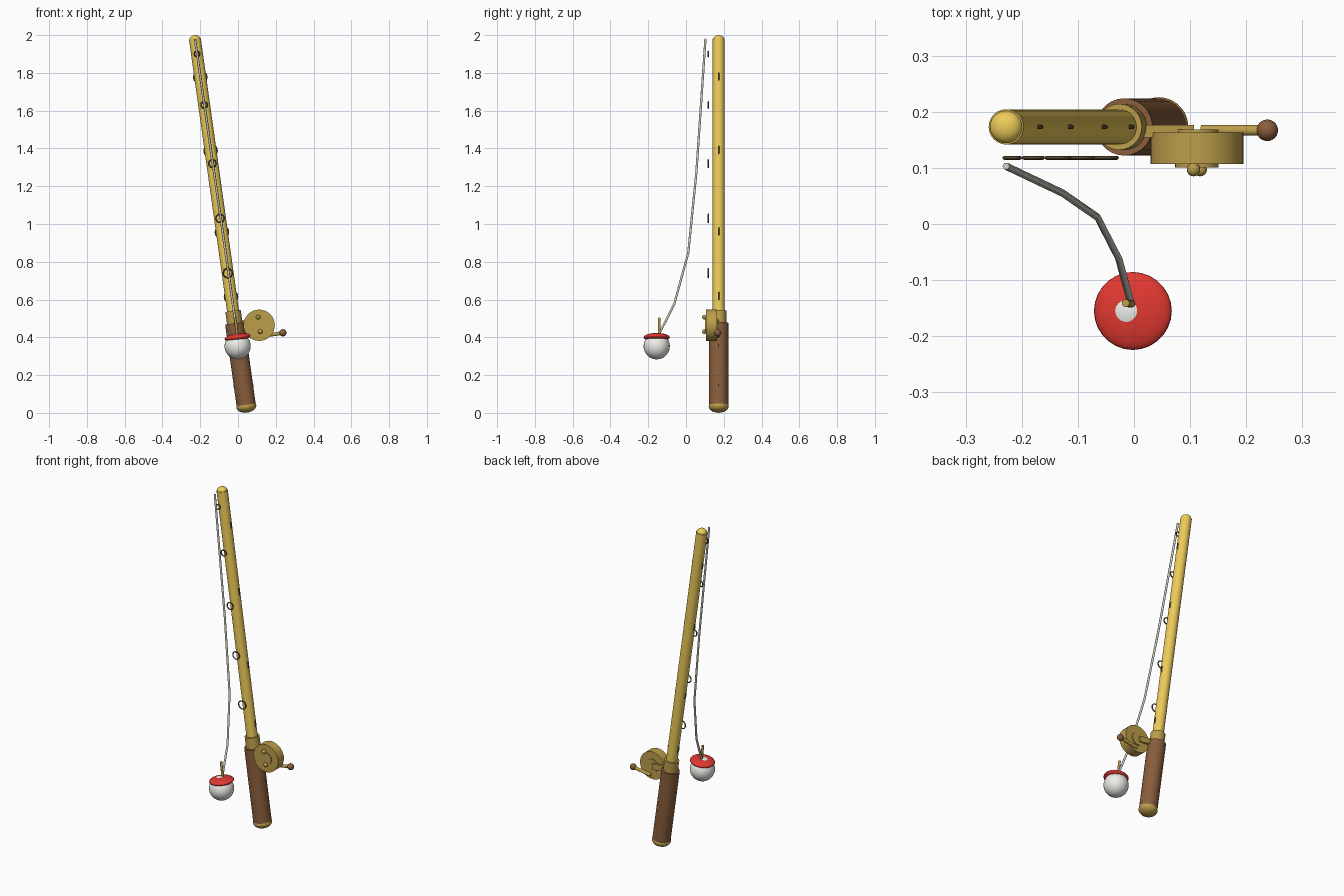
import bpy, math
from mathutils import Vector

if "Cube" in bpy.data.objects:
    bpy.data.objects.remove(bpy.data.objects["Cube"])

TILT = math.atan(0.14)


def mat(name, r, g, b):
    m = bpy.data.materials.new(name)
    m.diffuse_color = (r, g, b, 1)
    m.use_nodes = True
    m.node_tree.nodes["Principled BSDF"].inputs["Base Color"].default_value = m.diffuse_color
    return m


GOLD = mat("pole_gold", 0.85, 0.60, 0.10)
BRASS = mat("brass", 0.50, 0.34, 0.07)
BROWN = mat("wood", 0.25, 0.11, 0.045)
DARK = mat("dark_metal", 0.16, 0.11, 0.04)
RED = mat("red_paint", 0.75, 0.04, 0.03)
WHITE = mat("white_paint", 0.85, 0.85, 0.82)
CORD = mat("cord", 0.6, 0.6, 0.52)


def axis(z, y=0.173):
    """Point on the leaning centre line of the rod."""
    return Vector((0.049 - 0.14 * z, y, z))


def finish(name, m):
    o = bpy.context.object
    o.name = name
    o.data.materials.append(m)
    bpy.ops.object.shade_smooth_by_angle(angle=math.radians(40))
    return o


def rod(name, a, b, r, m, n=24):
    a, b = Vector(a), Vector(b)
    bpy.ops.mesh.primitive_cylinder_add(
        vertices=n, radius=r, depth=(b - a).length, location=(a + b) / 2,
        rotation=(b - a).to_track_quat('Z', 'Y').to_euler())
    return finish(name, m)


def ball(name, c, r, m, squash=1.0, tilt=-TILT):
    bpy.ops.mesh.primitive_uv_sphere_add(
        segments=28, ring_count=16, radius=r, location=c, rotation=(0, tilt, 0))
    bpy.context.object.scale = (1, 1, squash)
    return finish(name, m)


def ring(name, c, R, r, m):
    bpy.ops.mesh.primitive_torus_add(
        major_radius=R, minor_radius=r, major_segments=28, minor_segments=8,
        location=c, rotation=(math.pi / 2, 0, 0))
    return finish(name, m)


# Handle, collar and pole
rod("handle", axis(0.035), axis(0.475), 0.051, BROWN, 28)
ball("butt_cap", axis(0.034), 0.053, BRASS, 0.62)
rod("collar", axis(0.468), axis(0.54), 0.041, BRASS, 28)
rod("pole", axis(0.47), axis(1.978), 0.0315, GOLD)
ball("pole_tip", axis(1.979), 0.029, GOLD, 0.72)

# Knots around the pole and handle
for i, z in enumerate((0.615, 0.957, 1.388, 1.777)):
    ring(f"pole_binding_{i}", axis(z), 0.0345, 0.004, DARK)
for i, z in enumerate((0.14, 0.35)):
    ring(f"handle_binding_{i}", axis(z), 0.0485, 0.004, DARK)

# Line guides along the front of the pole
for i, (z, R) in enumerate(((0.74, 0.024), (1.03, 0.022), (1.32, 0.020),
                            (1.63, 0.017), (1.90, 0.014))):
    ring(f"line_guide_{i}", axis(z, 0.118), R, 0.0035, DARK)

# Reel with hub, foot, studs and crank
RX, RZ = 0.112, 0.464
rod("reel_drum", (RX, 0.107, RZ), (RX, 0.163, RZ), 0.083, BRASS, 32)
rod("reel_hub", (RX, 0.101, RZ), (RX, 0.168, RZ), 0.039, BRASS, 28)
bpy.ops.mesh.primitive_cube_add(size=1, location=(0.05, 0.165, 0.47), rotation=(0, TILT, 0))
bpy.context.object.scale = (0.11, 0.022, 0.035)
finish("reel_foot", BRASS)
ball("reel_stud_upper", (0.106, 0.097, 0.507), 0.012, BRASS)
ball("reel_stud_lower", (0.118, 0.097, 0.43), 0.012, BRASS)
rod("crank_arm", (0.12, 0.167, 0.405), (0.235, 0.167, 0.423), 0.0095, BRASS, 16)
ball("crank_knob", (0.2375, 0.167, 0.424), 0.0192, BROWN)

# Float with red cap and stem
ball("float_body", (-0.002, -0.155, 0.353), 0.0695, WHITE)
ball("float_cap", (-0.002, -0.155, 0.4), 0.0695, RED, 0.3)
rod("float_stem", (-0.003, -0.142, 0.405), (-0.015, -0.141, 0.503), 0.007, BRASS, 12)

# Hanging line
curve = bpy.data.curves.new("fishing_line", 'CURVE')
curve.dimensions = '3D'
curve.bevel_depth = 0.0065
curve.bevel_resolution = 1
curve.use_fill_caps = True
path = [(-0.228, 0.103, 1.98), (-0.127, 0.055, 1.275), (-0.065, 0.012, 0.847),
        (-0.027, -0.062, 0.577), (-0.006, -0.14, 0.422)]
s = curve.splines.new('POLY')
s.points.add(len(path) - 1)
for p, co in zip(s.points, path):
    p.co = (*co, 1)
curve.materials.append(CORD)
bpy.context.collection.objects.link(bpy.data.objects.new("fishing_line", curve))
